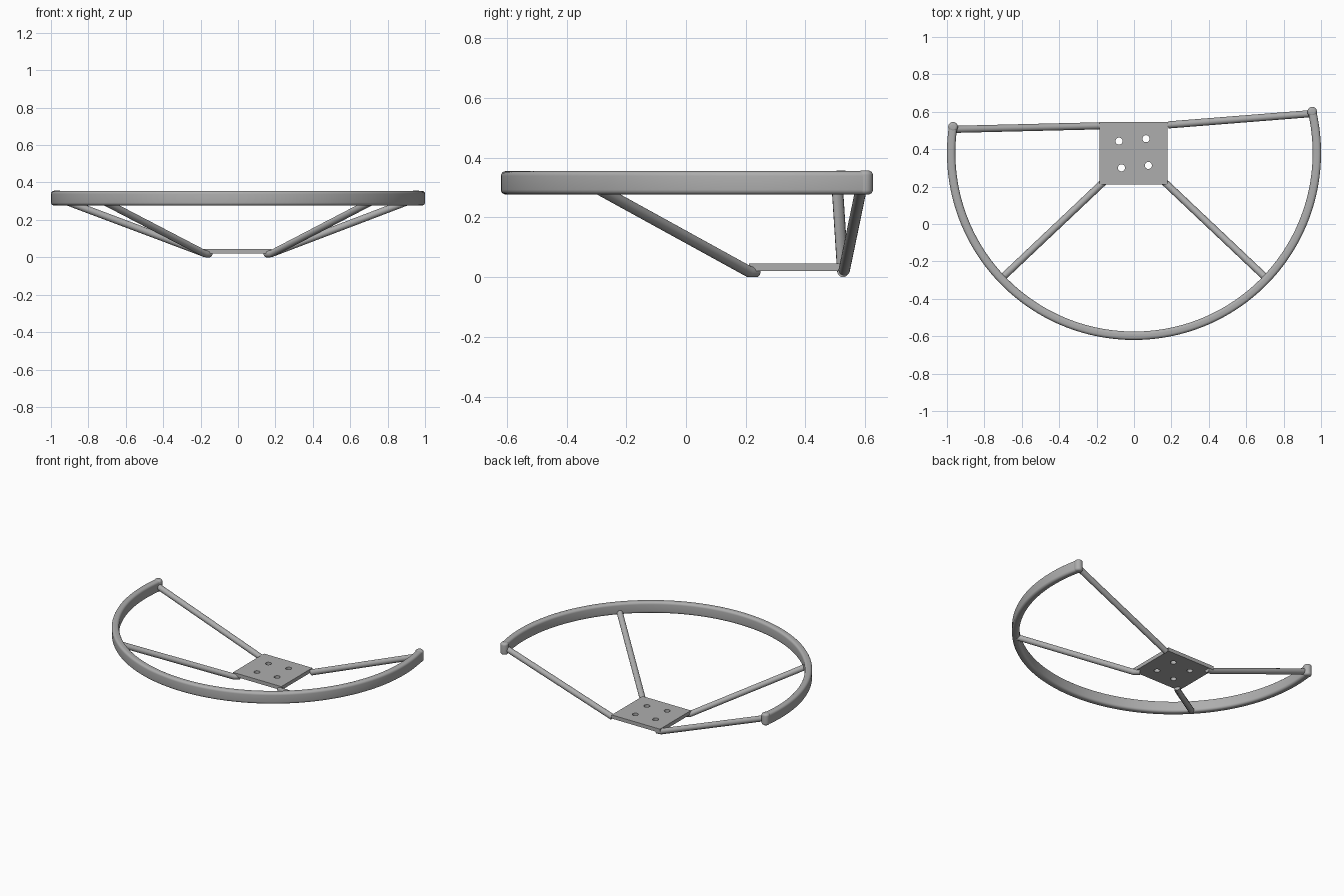
import bpy, bmesh
from math import sin, cos, pi, radians
from mathutils import Vector

cube = bpy.data.objects.get("Cube")
if cube:
    bpy.data.objects.remove(cube, do_unlink=True)

grey = bpy.data.materials.new("steel_grey")
grey.use_nodes = True
grey.diffuse_color = (0.42, 0.42, 0.42, 1)
grey.node_tree.nodes["Principled BSDF"].inputs["Base Color"].default_value = (0.42, 0.42, 0.42, 1)


def finish(bm, name, smooth=True):
    bmesh.ops.recalc_face_normals(bm, faces=bm.faces)
    mesh = bpy.data.meshes.new(name)
    bm.to_mesh(mesh)
    bm.free()
    obj = bpy.data.objects.new(name, mesh)
    bpy.context.collection.objects.link(obj)
    mesh.materials.append(grey)
    if smooth:
        bpy.ops.object.select_all(action='DESELECT')
        obj.select_set(True)
        bpy.context.view_layer.objects.active = obj
        bpy.ops.object.shade_smooth_by_angle(angle=radians(40))
    return obj


def skin(name, rings):
    """Join equal rings of points into a capped tube."""
    bm = bmesh.new()
    loops = [[bm.verts.new(p) for p in ring] for ring in rings]
    n = len(loops[0])
    for a, b in zip(loops, loops[1:]):
        for i in range(n):
            j = (i + 1) % n
            bm.faces.new((a[i], a[j], b[j], b[i]))
    bm.faces.new(loops[0])
    bm.faces.new(loops[-1])
    return finish(bm, name)


def tube(name, path, radius, sides=20):
    """Round bar along a path, mitred at its bends."""
    pts = [Vector(p) for p in path]
    rings = []
    for i, p in enumerate(pts):
        before = (p - pts[max(i - 1, 0)]).normalized()
        after = (pts[min(i + 1, len(pts) - 1)] - p).normalized()
        d = (before + after).normalized()
        u = d.cross(Vector((0, 0, 1))).normalized()
        v = u.cross(d)
        rings.append([p + radius * (cos(2 * pi * k / sides) * u + sin(2 * pi * k / sides) * v)
                      for k in range(sides)])
    return skin(name, rings)


def capsule(name, x, y, low, high, radius, corner):
    """Upright pin with rounded edges."""
    arc = [k * pi / 12 for k in range(7)]
    profile = [(radius - corner + corner * sin(a), low + corner - corner * cos(a)) for a in arc]
    profile += [(radius - corner + corner * cos(a), high - corner + corner * sin(a)) for a in arc]
    rings = [[(x + r * cos(2 * pi * k / 24), y + r * sin(2 * pi * k / 24), z) for k in range(24)]
             for r, z in profile]
    return skin(name, rings)


# Rim: rounded bar section swept round an open arc
CENTRE_Y, RIM_R, RIM_Z = 0.38, 0.9775, 0.316
half_w, half_h, corner = 0.0225, 0.039, 0.016
section = []
for quarter, (sx, sz) in enumerate([(1, 1), (-1, 1), (-1, -1), (1, -1)]):
    for k in range(6):
        a = (quarter + k / 5) * pi / 2
        section.append((sx * (half_w - corner) + corner * cos(a),
                        sz * (half_h - corner) + corner * sin(a)))
start, end, steps = radians(-188.2), radians(13), 120
rings = []
for i in range(steps + 1):
    a = start + (end - start) * i / steps
    rings.append([((RIM_R + r) * cos(a), CENTRE_Y + (RIM_R + r) * sin(a), RIM_Z + z)
                  for r, z in section])
skin("rim", rings)

# Rounded rim ends
for side, a in (("right", start), ("left", end)):
    capsule("rim_end_" + side, RIM_R * cos(a), CENTRE_Y + RIM_R * sin(a),
            RIM_Z - half_h, RIM_Z + half_h + 0.002, 0.026, 0.015)

# Mounting plate with four bolt holes
bm = bmesh.new()
bmesh.ops.create_cube(bm, size=1)
for v in bm.verts:
    v.co = Vector((v.co.x * 0.365 - 0.003, v.co.y * 0.335 + 0.379, v.co.z * 0.025 + 0.033))
plate = finish(bm, "mounting_plate", smooth=False)

bm = bmesh.new()
for x, y in ((-0.08, 0.443), (0.064, 0.456), (-0.067, 0.3), (0.077, 0.313)):
    made = bmesh.ops.create_cone(bm, cap_ends=True, segments=24, radius1=0.019, radius2=0.019, depth=0.2)
    bmesh.ops.translate(bm, verts=made["verts"], vec=(x, y, 0.033))
cutter = finish(bm, "hole_cutter", smooth=False)
cutter.hide_render = True
mod = plate.modifiers.new("holes", 'BOOLEAN')
mod.operation, mod.object, mod.solver = 'DIFFERENCE', cutter, 'EXACT'
bpy.ops.object.select_all(action='DESELECT')
plate.select_set(True)
bpy.context.view_layer.objects.active = plate
bpy.ops.object.modifier_apply(modifier=mod.name)
bpy.data.objects.remove(cutter, do_unlink=True)

# Front spokes, bent flat under the plate corners
SPOKE_R = 0.019
for side, s in (("left", 1), ("right", -1)):
    tube("front_spoke_" + side,
         [(s * 0.15, 0.236, 0.019), (s * 0.178, 0.21, 0.019), (s * 0.705, -0.288, 0.293)], SPOKE_R)

# Back spokes, reaching the two rim ends
tube("back_spoke_right", [(-0.15, 0.526, 0.019), (-0.18, 0.525, 0.021), (-0.962, 0.506, 0.315)], SPOKE_R)
tube("back_spoke_left", [(0.186, 0.53, 0.023), (0.945, 0.59, 0.312)], SPOKE_R)
